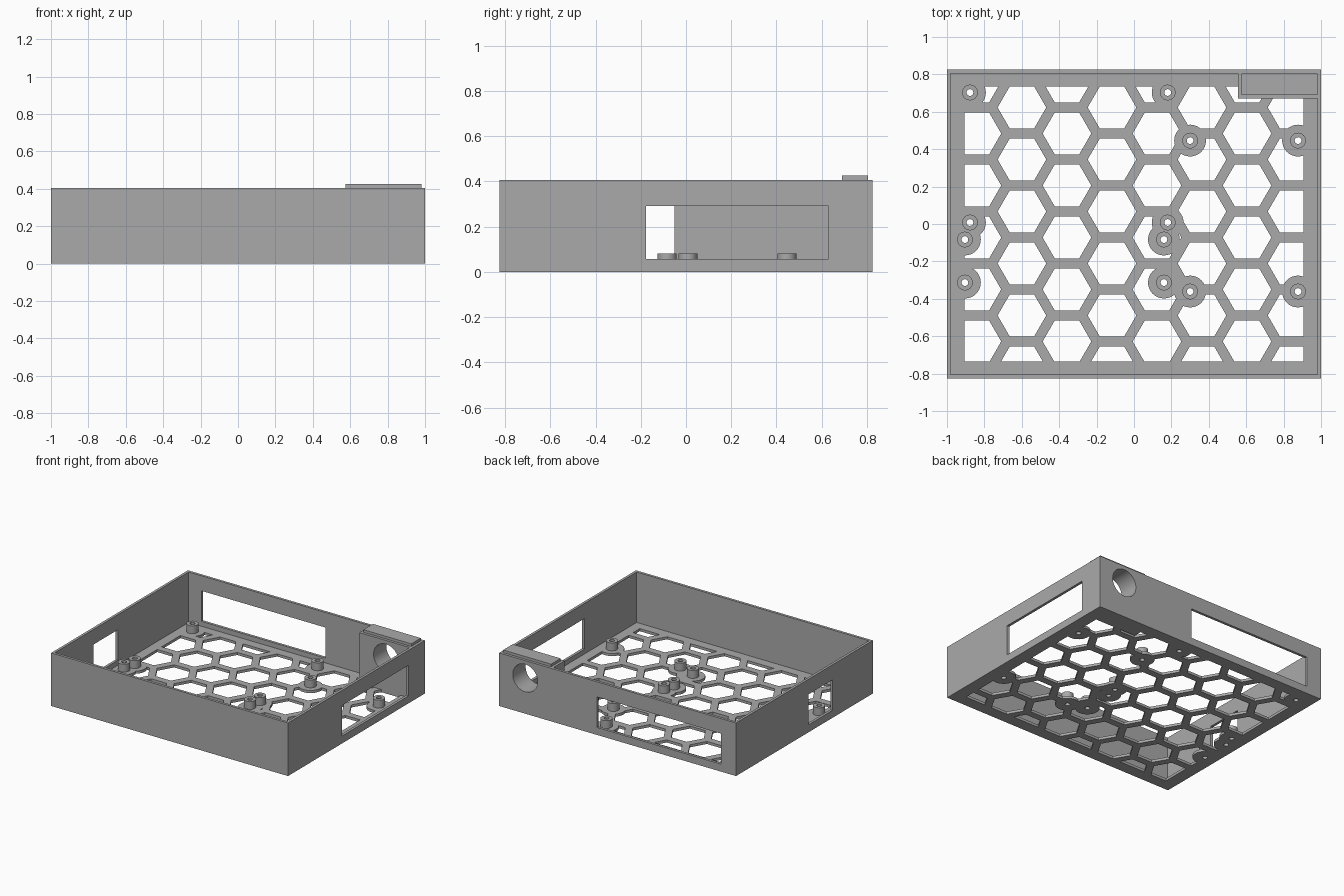
import bpy, bmesh
from math import radians, sqrt
from mathutils import Matrix, Vector

cube = bpy.data.objects.get("Cube")
if cube:
    bpy.data.objects.remove(cube)

grey = bpy.data.materials.new("plain_grey")
grey.use_nodes = True
colour = (0.4, 0.4, 0.4, 1)
grey.diffuse_color = colour
grey.node_tree.nodes["Principled BSDF"].inputs["Base Color"].default_value = colour

WALL, FLOOR, HEIGHT = 0.02, 0.02, 0.405
HALF_X, HALF_Y = 1.0, 0.825


def make(name, bm):
    mesh = bpy.data.meshes.new(name)
    bm.to_mesh(mesh)
    bm.free()
    mesh.materials.append(grey)
    obj = bpy.data.objects.new(name, mesh)
    bpy.context.collection.objects.link(obj)
    return obj


def box(name, x0, x1, y0, y1, z0, z1):
    bm = bmesh.new()
    bmesh.ops.create_cube(bm, size=1)
    bmesh.ops.scale(bm, vec=(x1 - x0, y1 - y0, z1 - z0), verts=bm.verts)
    bmesh.ops.translate(bm, vec=((x0 + x1) / 2, (y0 + y1) / 2, (z0 + z1) / 2), verts=bm.verts)
    return make(name, bm)


def add_prism(bm, x, y, z0, z1, radius, sides):
    place = Matrix.Translation((x, y, (z0 + z1) / 2))
    bmesh.ops.create_cone(bm, cap_ends=True, segments=sides, radius1=radius, radius2=radius,
                          depth=z1 - z0, matrix=place)


def cylinder(name, x, y, z0, z1, radius, sides=32):
    bm = bmesh.new()
    add_prism(bm, x, y, z0, z1, radius, sides)
    return make(name, bm)


def combine(target, other, operation):
    """Apply a boolean and discard the second solid."""
    mod = target.modifiers.new("combine", "BOOLEAN")
    mod.operation, mod.solver, mod.object = operation, "EXACT", other
    bpy.context.view_layer.update()
    result = bpy.data.meshes.new_from_object(
        target.evaluated_get(bpy.context.evaluated_depsgraph_get()))
    target.modifiers.clear()
    target.data = result
    bpy.data.objects.remove(other)


# Open tray with thin walls
tray = box("tray", -HALF_X, HALF_X, -HALF_Y, HALF_Y, 0, HEIGHT)
combine(tray, box("cavity", WALL - HALF_X, HALF_X - WALL, WALL - HALF_Y, HALF_Y - WALL,
                  FLOOR, 1), "DIFFERENCE")

# Standoff positions, grouped by the board they carry
standoffs = [(x, y) for xs, ys in (
    ((-0.877, 0.18), (0.703, 0.008)),
    ((0.3, 0.877), (0.446, -0.361)),
    ((-0.904, 0.16), (-0.083, -0.313))) for x in xs for y in ys]

# Honeycomb openings, clipped to the panel and kept clear of the round pads
PITCH = 0.278
bm = bmesh.new()
for col in range(8):
    for row in range(7):
        x = -0.84 + col * PITCH * sqrt(3) / 2
        y = 0.762 - row * PITCH - (0 if col % 2 == 0 else PITCH / 2)
        add_prism(bm, x, y, -0.05, 0.04, 0.13, 6)
# Turn the hexagons so that they have flat tops
for island in range(0, len(bm.verts), 12):
    bm.verts.ensure_lookup_table()
    corners = [bm.verts[i] for i in range(island, island + 12)]
    centre = sum((v.co for v in corners), Vector()) / 12
    bmesh.ops.rotate(bm, verts=corners, cent=centre, matrix=Matrix.Rotation(radians(30), 3, "Z"))
honeycomb = make("honeycomb", bm)
combine(honeycomb, box("panel", -0.905, 0.905, -0.735, 0.735, -0.1, 0.1), "INTERSECT")
for x, y in standoffs:
    combine(honeycomb, cylinder("pad", x, y, -0.2, 0.2, 0.085), "DIFFERENCE")
combine(tray, honeycomb, "DIFFERENCE")

# Solid corner block with a raised lip for the round socket
combine(tray, box("socket_block", 0.555, 0.99, 0.67, 0.815, 0, HEIGHT), "UNION")
combine(tray, box("socket_lip", 0.575, 0.98, 0.69, 0.805, 0.35, 0.425), "UNION")
socket = cylinder("socket_hole", 0, 0, -0.2, 0.2, 0.105, 48)
socket.data.transform(Matrix.Translation((0.78, 0.75, 0.272)) @ Matrix.Rotation(radians(90), 4, "X"))
combine(tray, socket, "DIFFERENCE")

# Wall windows
Z0, Z1 = 0.057, 0.29
combine(tray, box("left_window", 0.95, 1.1, -0.177, 0.63, Z0, Z1), "DIFFERENCE")
combine(tray, box("right_window", -1.1, -0.95, -0.34, -0.05, Z0, Z1), "DIFFERENCE")
combine(tray, box("back_window", -0.873, 0.173, 0.78, 0.9, Z0, Z1), "DIFFERENCE")

# Hollow standoffs with screw holes through the floor
parts = [tray]
for i, (x, y) in enumerate(standoffs):
    combine(tray, cylinder("screw_hole", x, y, -0.1, 0.1, 0.018, 20), "DIFFERENCE")
    post = cylinder(f"standoff_{i + 1}", x, y, FLOOR, 0.08, 0.042)
    combine(post, cylinder("screw_hole", x, y, -0.1, 0.2, 0.018, 20), "DIFFERENCE")
    parts.append(post)

# Round surfaces smooth, edges sharp
bpy.ops.object.select_all(action="DESELECT")
for part in parts:
    part.select_set(True)
bpy.context.view_layer.objects.active = tray
bpy.ops.object.shade_smooth_by_angle(angle=radians(30))
